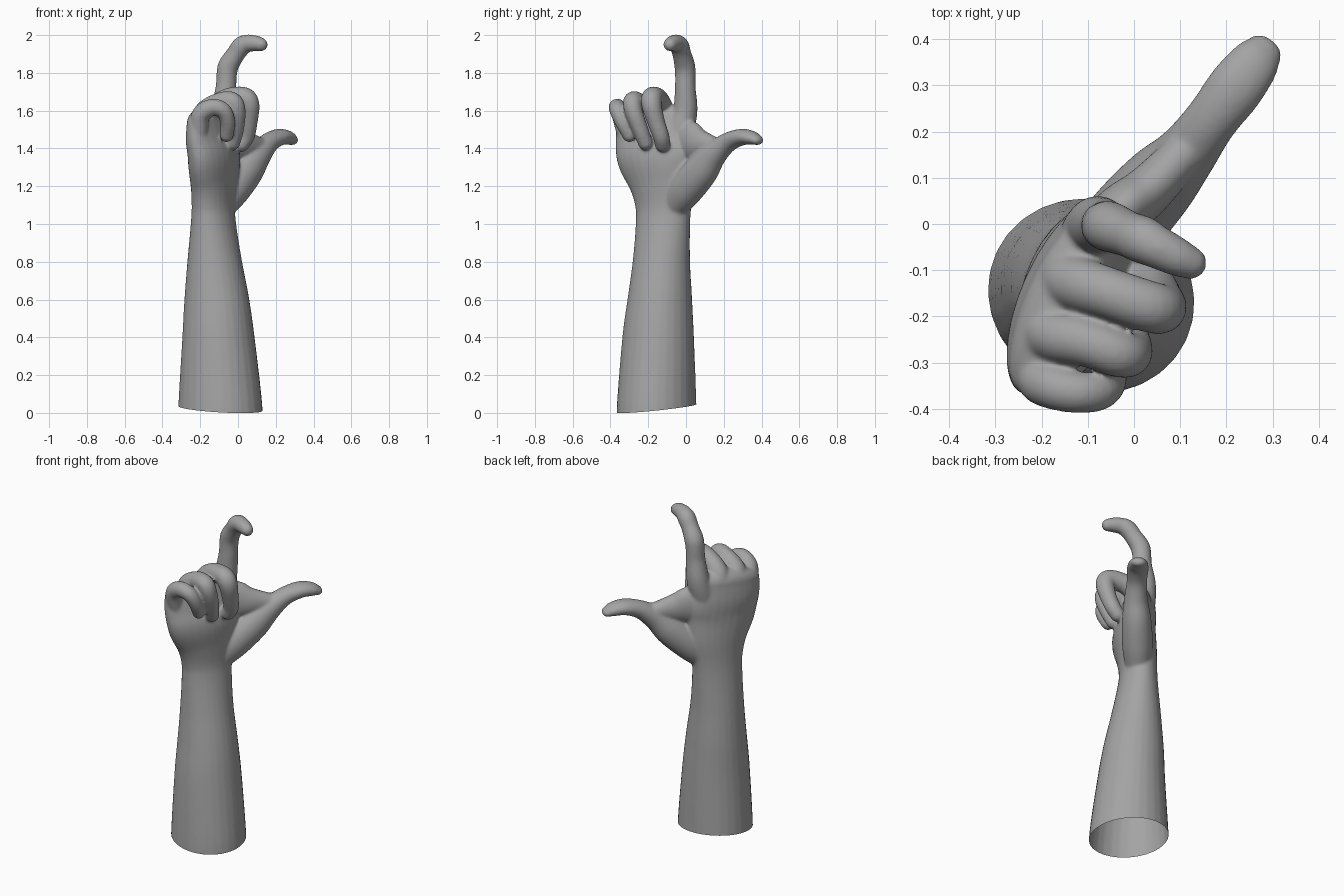
import bpy, bmesh, math
from mathutils import Vector

if "Cube" in bpy.data.objects:
    bpy.data.objects.remove(bpy.data.objects["Cube"], do_unlink=True)

SIDES = 28
ACROSS = Vector((0.42, 0.91, 0))      # little finger side to index side
THUMB_FLAT = Vector((0.8, -0.6, 0))   # width direction of the thumb


def spline(points, steps=6):
    """Smooth curve through rows of x, y, z, width, thickness."""
    rows = [Vector(p) for p in points]
    rows = [rows[0] * 2 - rows[1]] + rows + [rows[-1] * 2 - rows[-2]]
    out = []
    for a, b, c, d in zip(rows, rows[1:], rows[2:], rows[3:]):
        for i in range(steps):
            t = i / steps
            out.append((b * 2 + (c - a) * t + (a * 2 - b * 5 + c * 4 - d) * t ** 2
                        + (b * 3 - a - c * 3 + d) * t ** 3) / 2)
    return out + [rows[-2]]


def loft(bm, points, side):
    """Closed elliptical tube along the curve, with a rounded end."""
    rows = spline(points)
    rings = []
    for i, row in enumerate(rows):
        ahead, behind = rows[min(i + 1, len(rows) - 1)], rows[max(i - 1, 0)]
        tangent = (Vector(ahead[:3]) - Vector(behind[:3])).normalized()
        rings.append((Vector(row[:3]), tangent, row[3], row[4]))
    centre, tangent, wide, thick = rings[-1]
    for k in range(1, 6):
        a = k * math.pi / 11
        rings.append((centre + tangent * min(wide, thick) * math.sin(a), tangent,
                      wide * math.cos(a), thick * math.cos(a)))
    loops = []
    for centre, tangent, wide, thick in rings:
        u = (side - tangent * side.dot(tangent)).normalized()
        v = tangent.cross(u)
        angles = [math.tau * k / SIDES for k in range(SIDES)]
        loops.append([bm.verts.new(centre + u * wide * math.cos(a) + v * thick * math.sin(a))
                      for a in angles])
    for low, high in zip(loops, loops[1:]):
        for k in range(SIDES):
            n = (k + 1) % SIDES
            bm.faces.new((low[k], low[n], high[n], high[k]))
    bm.faces.new(loops[0][::-1])
    bm.faces.new(loops[-1])


def finger(bm, points):
    loft(bm, [(x, y, z, r, r) for x, y, z, r in points], ACROSS)


bm = bmesh.new()

# Forearm, wrist and palm
loft(bm, [(-.093, -.155, -.1, .208, .228), (-.094, -.155, .05, .207, .225),
          (-.104, -.147, .4, .189, .192), (-.113, -.138, .6, .171, .172),
          (-.124, -.13, .8, .154, .143), (-.13, -.122, 1, .15, .113),
          (-.13, -.12, 1.1, .158, .104), (-.126, -.127, 1.22, .19, .107),
          (-.127, -.152, 1.35, .226, .112), (-.146, -.16, 1.45, .229, .1),
          (-.155, -.166, 1.55, .22, .08)], ACROSS)

# Thumb
loft(bm, [(-.125, -.11, .95, .05, .06), (-.09, -.07, 1.08, .07, .075),
          (-.025, 0, 1.185, .087, .095), (.05, .083, 1.285, .083, .092),
          (.11, .148, 1.368, .067, .07), (.165, .222, 1.432, .058, .052),
          (.22, .295, 1.46, .062, .044), (.262, .35, 1.455, .055, .037),
          (.284, .378, 1.443, .042, .026)], THUMB_FLAT)

# Web of skin between thumb and index finger
loft(bm, [(-.1, -.06, 1.42, .05, .11), (-.04, .015, 1.435, .06, .115),
          (.03, .072, 1.42, .055, .085), (.12, .165, 1.41, .045, .045)], THUMB_FLAT)

# Hooked index finger
finger(bm, [(-.1, -.065, 1.34, .045), (-.09, -.035, 1.48, .072), (-.08, -.004, 1.6, .065),
            (-.064, -.004, 1.72, .055), (-.06, -.004, 1.79, .054), (-.05, -.007, 1.84, .055),
            (-.012, -.022, 1.9, .05), (.018, -.034, 1.94, .052), (.05, -.05, 1.956, .047),
            (.095, -.072, 1.956, .042), (.122, -.084, 1.95, .036)])

# Curled middle, ring and little fingers
finger(bm, [(-.15, -.12, 1.4, .045), (-.152, -.11, 1.5, .06), (-.135, -.125, 1.6, .061),
            (-.06, -.148, 1.66, .056), (.03, -.178, 1.67, .056), (.06, -.182, 1.63, .054),
            (.057, -.158, 1.54, .047), (.045, -.132, 1.465, .044), (.018, -.124, 1.422, .042)])
finger(bm, [(-.185, -.21, 1.4, .042), (-.19, -.22, 1.5, .055), (-.178, -.24, 1.59, .057),
            (-.1, -.257, 1.642, .053), (-.03, -.282, 1.648, .051), (-.007, -.277, 1.595, .048),
            (-.012, -.242, 1.5, .043), (-.028, -.214, 1.43, .04)])
finger(bm, [(-.195, -.3, 1.39, .035), (-.205, -.322, 1.48, .045), (-.198, -.343, 1.575, .05),
            (-.137, -.363, 1.617, .046), (-.078, -.362, 1.6, .043), (-.055, -.337, 1.54, .04),
            (-.06, -.3, 1.47, .037)])

mesh = bpy.data.meshes.new("arm_parts")
bm.to_mesh(mesh)
bm.free()
arm = bpy.data.objects.new("hand_and_forearm", mesh)
bpy.context.collection.objects.link(arm)

# Fuse the parts into one soft skin
remesh = arm.modifiers.new("fuse", 'REMESH')
remesh.mode = 'VOXEL'
remesh.voxel_size = 0.007
soften = arm.modifiers.new("soften", 'SMOOTH')
soften.factor = 0.5
soften.iterations = 14
skin = bpy.data.meshes.new_from_object(arm.evaluated_get(bpy.context.evaluated_depsgraph_get()))
arm.modifiers.clear()

# Open, slightly slanted cut at the bottom of the forearm
bm = bmesh.new()
bm.from_mesh(skin)
bmesh.ops.bisect_plane(bm, geom=bm.verts[:] + bm.edges[:] + bm.faces[:],
                       plane_co=(-.09, -.15, .024), plane_no=(.05, -.1, 1), clear_inner=True)
for face in bm.faces:
    face.smooth = True
bm.to_mesh(skin)
bm.free()
arm.data = skin
skin.name = "hand_and_forearm"

# Plain grey skin
grey = bpy.data.materials.new("plain_grey")
grey.use_nodes = True
colour = (0.37, 0.37, 0.37, 1)
grey.diffuse_color = colour
grey.node_tree.nodes["Principled BSDF"].inputs["Base Color"].default_value = colour
skin.materials.clear()
skin.materials.append(grey)
